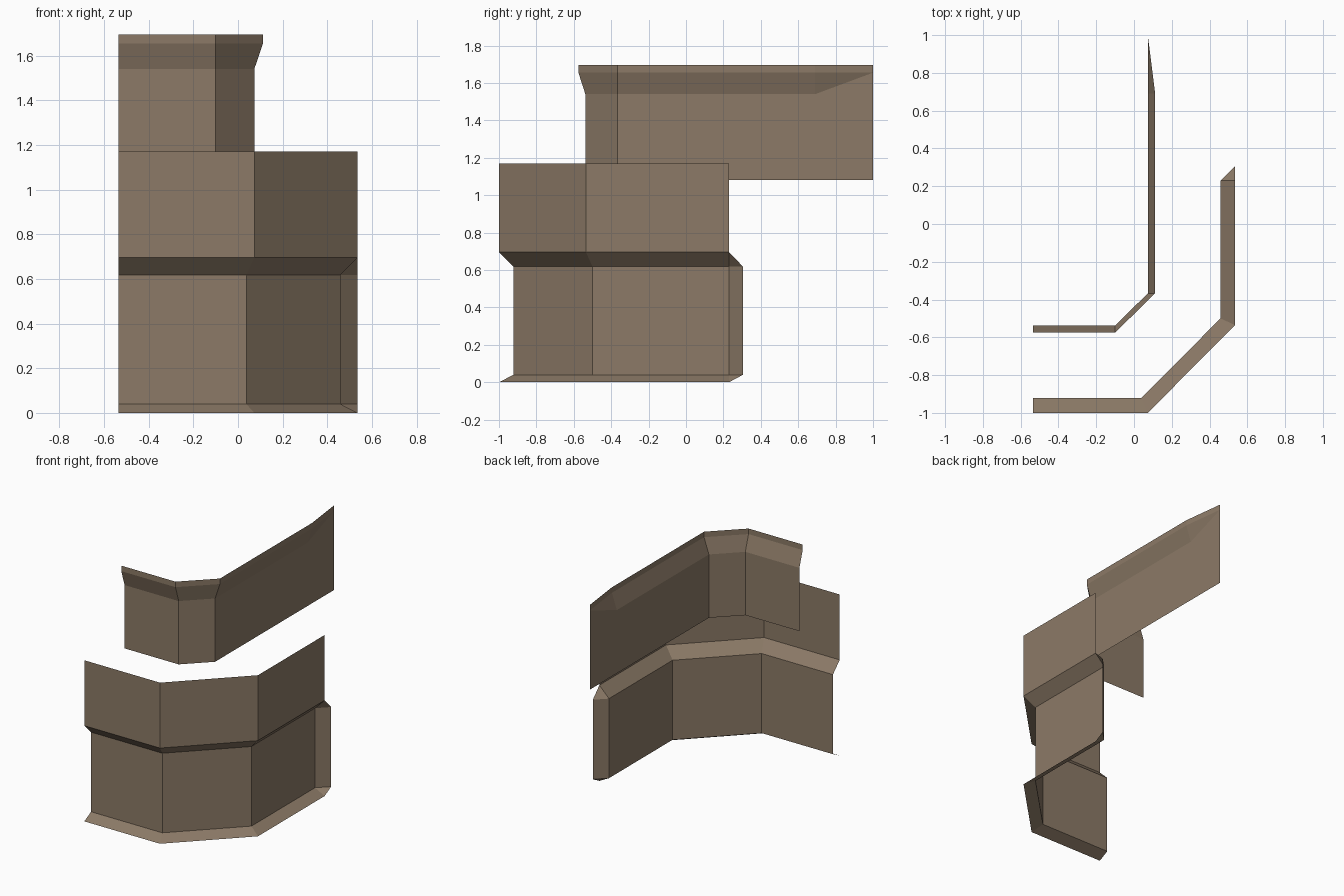
import bpy

if "Cube" in bpy.data.objects:
    bpy.data.objects.remove(bpy.data.objects["Cube"])

mat = bpy.data.materials.new("taupe plaster")
mat.diffuse_color = (0.262, 0.195, 0.135, 1)
mat.use_nodes = True
mat.node_tree.nodes["Principled BSDF"].inputs["Base Color"].default_value = mat.diffuse_color


def make_sheet(name, rings, extra=()):
    """Skin a stack of (path, z) rings, bottom to top, plus extra polygons."""
    verts, faces, index = [], [], {}

    def vid(p):
        p = tuple(p)
        if p not in index:
            index[p] = len(verts)
            verts.append(p)
        return index[p]

    for (lo, z0), (hi, z1) in zip(rings, rings[1:]):
        for i in range(len(lo) - 1):
            faces.append([vid((*lo[i], z0)), vid((*lo[i + 1], z0)),
                          vid((*hi[i + 1], z1)), vid((*hi[i], z1))])
    for poly in extra:
        faces.append([vid(p) for p in poly])
    me = bpy.data.meshes.new(name)
    me.from_pydata(verts, [], faces)
    me.materials.append(mat)
    ob = bpy.data.objects.new(name, me)
    bpy.context.collection.objects.link(ob)
    return ob


# Lower wall: flared foot, recessed wall, sloped overhang, upper band
outer = [(-0.535, -1), (0.073, -1), (0.535, -0.535), (0.535, 0.23)]
inner = [(-0.535, -0.922), (0.037, -0.922), (0.458, -0.5), (0.458, 0.23)]
tip, end, corner = (0.535, 0.305), inner[-1], outer[-1]
make_sheet("lower_wall",
           [(outer, 0), (inner, 0.04), (inner, 0.618), (outer, 0.695), (outer, 1.17)],
           [  # angled return at the end of the recess
               [(*end, 0.04), (*tip, 0.04), (*tip, 0.618), (*end, 0.618)],
               [(*corner, 0), (*tip, 0.04), (*end, 0.04)],
               [(*end, 0.618), (*tip, 0.618), (*corner, 0.695)]])

# Upper wall: set back, with a flared cornice that tapers out at the rear
wall = [(-0.535, -0.538), (-0.1, -0.538), (0.073, -0.367), (0.073, 0.69)]
lip = [(-0.535, -0.575), (-0.1, -0.575), (0.112, -0.367), (0.112, 0.69)]
a, b, c = wall[-1], lip[-1], (0.073, 1.0)
make_sheet("upper_wall",
           [(wall, 1.08), (wall, 1.54), (lip, 1.655), (lip, 1.695)],
           [  # rear end of wall, cornice taper and lip taper
               [(*a, 1.08), (*c, 1.08), (*c, 1.655), (*a, 1.54)],
               [(*a, 1.54), (*c, 1.655), (*b, 1.655)],
               [(*b, 1.655), (*c, 1.655), (*c, 1.695), (*b, 1.695)]])
